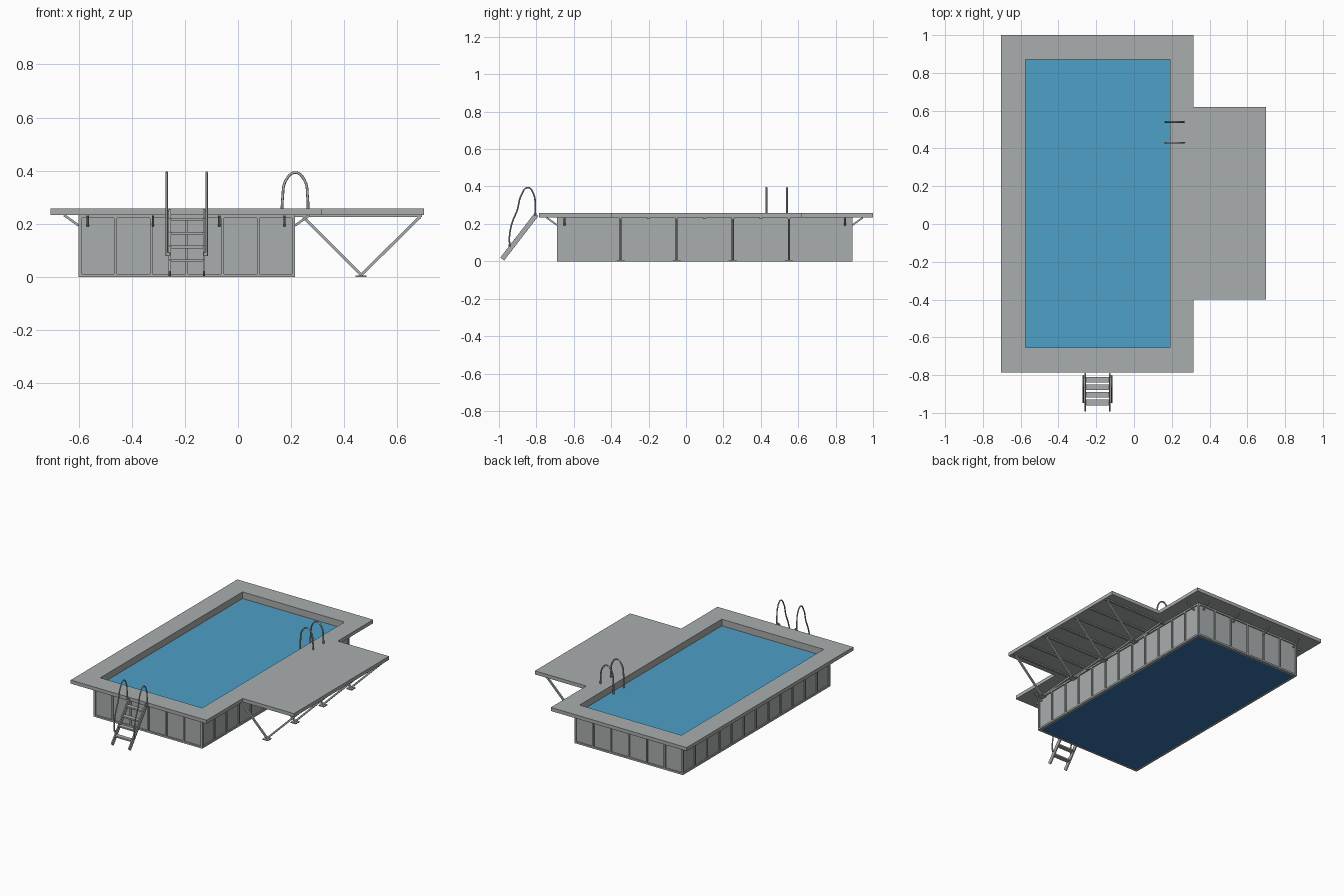
import bpy
import math
from mathutils import Vector

cube = bpy.data.objects.get("Cube")
if cube:
    bpy.data.objects.remove(cube, do_unlink=True)


def material(name, rgb):
    m = bpy.data.materials.new(name)
    m.use_nodes = True
    m.diffuse_color = (*rgb, 1)
    m.node_tree.nodes["Principled BSDF"].inputs["Base Color"].default_value = (*rgb, 1)
    return m


GREY = material("grey", (0.40, 0.42, 0.42))
WATER = material("water_blue", (0.075, 0.35, 0.57))
LINER = material("liner_blue", (0.035, 0.17, 0.42))


def curve_to_mesh(name, curve, mat, z=0.0):
    """Turn a curve into a plain mesh object."""
    temp = bpy.data.objects.new(name + "_path", curve)
    bpy.context.collection.objects.link(temp)
    graph = bpy.context.evaluated_depsgraph_get()
    mesh = bpy.data.meshes.new_from_object(temp.evaluated_get(graph))
    bpy.data.objects.remove(temp, do_unlink=True)
    mesh.materials.clear()
    mesh.materials.append(mat)
    ob = bpy.data.objects.new(name, mesh)
    ob.location.z = z
    bpy.context.collection.objects.link(ob)
    return ob


def slab(name, loops, z0, z1, mat=GREY):
    """Flat plate from an outline and optional hole."""
    c = bpy.data.curves.new(name, "CURVE")
    c.dimensions = "2D"
    c.fill_mode = "BOTH"
    c.extrude = (z1 - z0) / 2
    for loop in loops:
        s = c.splines.new("POLY")
        s.points.add(len(loop) - 1)
        for p, (x, y) in zip(s.points, loop):
            p.co = (x, y, 0, 1)
        s.use_cyclic_u = True
        s.use_smooth = False
    ob = curve_to_mesh(name, c, mat, (z0 + z1) / 2)
    for poly in ob.data.polygons:
        poly.use_smooth = False
    return ob


def tube(name, points, radius):
    """Round bent pipe through the points."""
    c = bpy.data.curves.new(name, "CURVE")
    c.dimensions = "3D"
    c.bevel_depth = radius
    c.bevel_resolution = 2
    c.use_fill_caps = True
    c.resolution_u = 6
    s = c.splines.new("BEZIER")
    s.bezier_points.add(len(points) - 1)
    for b, p in zip(s.bezier_points, points):
        b.co = p
        b.handle_left_type = b.handle_right_type = "AUTO"
    return curve_to_mesh(name, c, GREY)


def box(name, lo, hi, mat=GREY):
    lo, hi = Vector(lo), Vector(hi)
    bpy.ops.mesh.primitive_cube_add(size=1, location=(lo + hi) / 2)
    ob = bpy.context.object
    ob.name = name
    ob.scale = hi - lo
    ob.data.materials.append(mat)
    return ob


def bar(name, a, b, width, depth):
    """Rectangular bar between two points."""
    a, b = Vector(a), Vector(b)
    bpy.ops.mesh.primitive_cube_add(size=1, location=(a + b) / 2)
    ob = bpy.context.object
    ob.name = name
    ob.rotation_mode = "QUATERNION"
    ob.rotation_quaternion = (b - a).to_track_quat("Z", "Y")
    ob.scale = (width, depth, (b - a).length)
    ob.data.materials.append(GREY)
    return ob


def rect(x0, y0, x1, y1, inset=0.0):
    x0, y0, x1, y1 = x0 + inset, y0 + inset, x1 - inset, y1 - inset
    return [(x0, y0), (x1, y0), (x1, y1), (x0, y1)]


# Main levels and extents
X0, X1, Y0, Y1 = -0.60, 0.215, -0.69, 0.89
DECK_LOW, DECK_TOP = 0.233, 0.257
wall = (X0, Y0, X1, Y1)
opening = rect(-0.575, -0.655, 0.19, 0.87)

# Deck with side platform and pool opening
deck_outline = [(-0.705, -0.787), (0.315, -0.787), (0.315, -0.40), (0.70, -0.40),
                (0.70, 0.62), (0.315, 0.62), (0.315, 1.0), (-0.705, 1.0)]
slab("deck", [deck_outline, opening], DECK_LOW, DECK_TOP)

# Pool shell, frame rails, floor and water
slab("wall_panels", [rect(*wall, 0.008), opening], 0.004, DECK_LOW)
slab("bottom_rail", [rect(*wall), rect(*wall, 0.016)], 0.0, 0.012)
slab("top_rail", [rect(*wall), rect(*wall, 0.016)], 0.222, DECK_LOW)
slab("pool_floor", [rect(*wall, 0.015)], 0.002, 0.01, LINER)
slab("water", [opening], 0.205, 0.212, WATER)

# Wall posts
half, thick = 0.005, 0.012
for i in range(7):
    x = X0 + half + (X1 - X0 - 2 * half) * i / 6
    box("front_post", (x - half, Y0, 0), (x + half, Y0 + thick, DECK_LOW))
    box("back_post", (x - half, Y1 - thick, 0), (x + half, Y1, DECK_LOW))
for i in range(13):
    y = Y0 + half + (Y1 - Y0 - 2 * half) * i / 12
    box("right_post", (X0, y - half, 0), (X0 + thick, y + half, DECK_LOW))
    box("left_post", (X1 - thick, y - half, 0), (X1, y + half, DECK_LOW))

# Diagonal brackets under the deck overhang
for x in (-0.565, -0.32, -0.07, 0.175):
    for y, side in ((Y0, -1), (Y1, 1)):
        bar("end_bracket", (x, y, 0.194), (x, y + side * 0.055, DECK_LOW), 0.009, 0.009)
rows = [-0.65 + 0.3 * i for i in range(6)]
for y in rows:
    bar("right_bracket", (X0, y, 0.194), (X0 - 0.055, y, DECK_LOW), 0.009, 0.009)
for y in (rows[0], rows[-1]):
    bar("left_bracket", (X1, y, 0.194), (X1 + 0.055, y, DECK_LOW), 0.009, 0.009)

# V-shaped platform supports with feet
for y in rows[1:5]:
    foot = (0.464, y, 0.008)
    bar("support_arm", foot, (0.245, y, 0.226), 0.011, 0.011)
    bar("support_arm", foot, (0.685, y, 0.226), 0.011, 0.011)
    box("support_foot", (0.443, y - 0.02, 0.0), (0.483, y + 0.02, 0.006))

# Joists under the platform
for i in range(7):
    y = -0.35 + 0.15 * i
    box("platform_joist", (X1, y - 0.008, 0.225), (0.692, y + 0.008, DECK_LOW))

# Entry ladder
SLOPE = 1.3


def ladder_y(z):
    return -0.944 + (z - 0.062) / SLOPE


for x in (-0.257, -0.128):
    bar("ladder_stringer", (x, ladder_y(0.012), 0.012), (x, ladder_y(0.25), 0.25), 0.008, 0.026)
for i in range(4):
    z = 0.061 + 0.052 * i
    y = ladder_y(z)
    box("ladder_tread", (-0.257, y - 0.015, z - 0.005), (-0.128, y + 0.015, z + 0.005))

# Ladder handrails
rail = [(-0.942, 0.080), (-0.944, 0.13), (-0.930, 0.205), (-0.902, 0.275), (-0.880, 0.355),
        (-0.845, 0.394), (-0.815, 0.360), (-0.806, 0.300), (-0.806, 0.245)]
for x, inner in ((-0.268, 0.012), (-0.118, -0.012)):
    tube("ladder_handrail", [(x, y, z) for y, z in rail], 0.0042)
    for y, z in (rail[0], rail[-1]):
        bar("handrail_joint", (x, y, z + 0.006), (x + inner, y, z + 0.006), 0.012, 0.012)

# Arched pool grab rails
arch = [(0.166, 0.205), (0.168, 0.30), (0.181, 0.365), (0.216, 0.393),
        (0.250, 0.365), (0.262, 0.30), (0.264, 0.25)]
for y in (0.43, 0.54):
    tube("grab_rail", [(x, y, z) for x, z in arch], 0.005)
